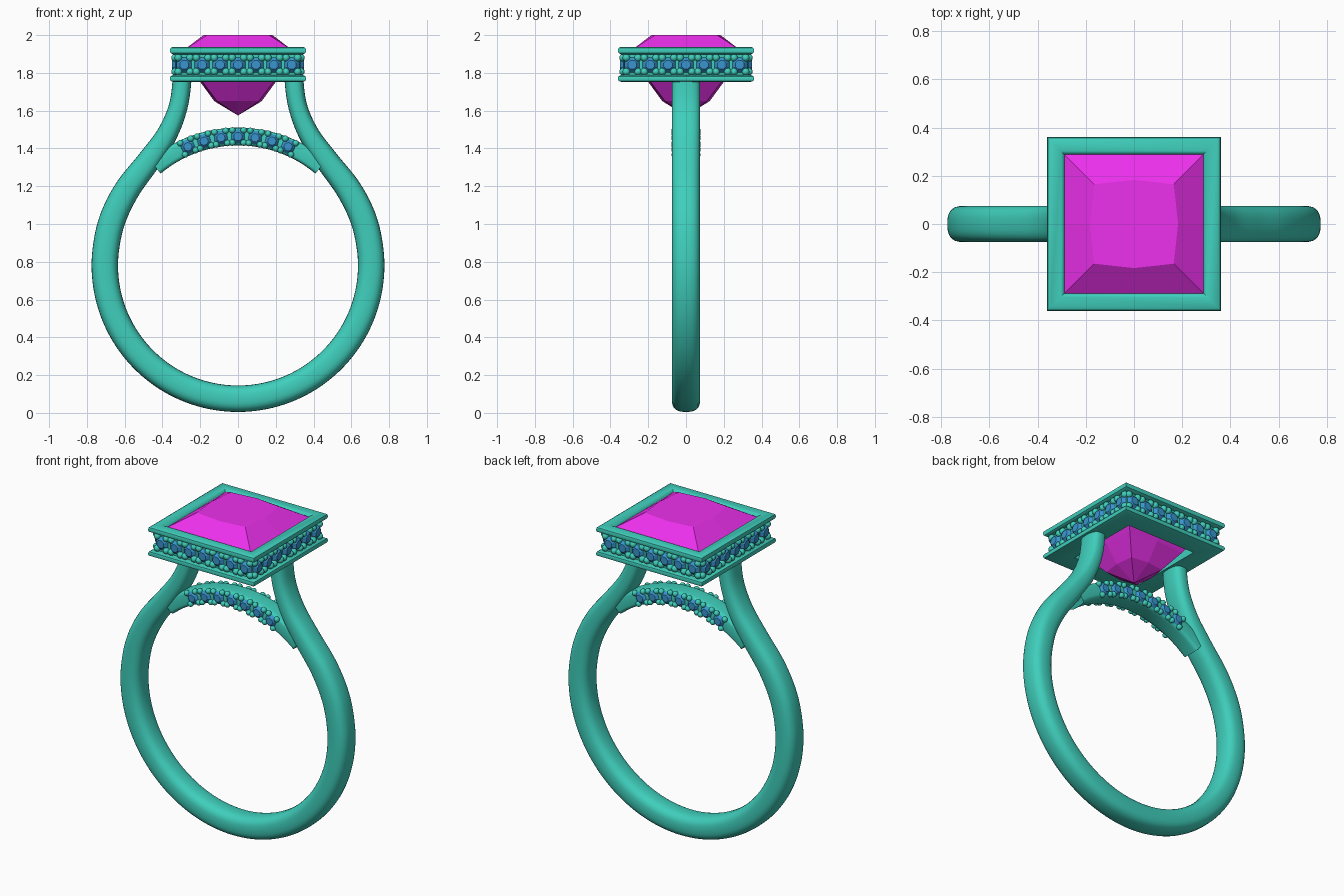
import bpy, bmesh
from math import sin, cos, pi, radians, copysign
from mathutils import Matrix, Vector

if "Cube" in bpy.data.objects:
    bpy.data.objects.remove(bpy.data.objects["Cube"])


def material(name, rgb):
    m = bpy.data.materials.new(name)
    m.diffuse_color = (*rgb, 1)
    m.use_nodes = True
    m.node_tree.nodes["Principled BSDF"].inputs["Base Color"].default_value = m.diffuse_color
    return m


METAL = material("teal_metal", (0.05, 0.62, 0.50))
PINK = material("magenta_stone", (0.85, 0.03, 0.85))
BLUE = material("blue_stone", (0.04, 0.30, 0.62))


def finish(name, bm, mat, smooth=None):
    bmesh.ops.recalc_face_normals(bm, faces=bm.faces)
    me = bpy.data.meshes.new(name)
    bm.to_mesh(me)
    bm.free()
    ob = bpy.data.objects.new(name, me)
    bpy.context.collection.objects.link(ob)
    me.materials.append(mat)
    if smooth:
        bpy.ops.object.select_all(action='DESELECT')
        ob.select_set(True)
        bpy.context.view_layer.objects.active = ob
        bpy.ops.object.shade_smooth_by_angle(angle=radians(smooth))
    return ob


def loft(rings, closed=False):
    """Skin closed vertex rings; cap the ends unless the rings form a loop."""
    bm = bmesh.new()
    vs = [[bm.verts.new(p) for p in r] for r in rings]
    n = len(vs[0])
    for a, b in zip(vs, vs[1:] + (vs[:1] if closed else [])):
        for i in range(n):
            j = (i + 1) % n
            bm.faces.new((a[i], a[j], b[j], b[i]))
    if not closed:
        bm.faces.new(vs[0])
        bm.faces.new(vs[-1])
    return bm


def sweep(path, power, n=28):
    """Sweep a superellipse along xz points given as (x, z, half_thick, half_width)."""
    rings = []
    for i, (x, z, t, w) in enumerate(path):
        a, b = path[max(i - 1, 0)], path[min(i + 1, len(path) - 1)]
        tan = Vector((b[0] - a[0], 0, b[1] - a[1])).normalized()
        nor = Vector((-tan.z, 0, tan.x))
        ring = []
        for k in range(n):
            c, s = cos(2 * pi * k / n), sin(2 * pi * k / n)
            u = copysign(abs(c) ** (2 / power), c) * t
            v = copysign(abs(s) ** (2 / power), s) * w
            ring.append(Vector((x, 0, z)) + nor * u + Vector((0, v, 0)))
        rings.append(ring)
    return loft(rings)


def catmull(p, steps=8):
    out = []
    for i in range(1, len(p) - 2):
        for s in range(steps):
            t = s / steps
            out.append(tuple(0.5 * (2 * b + (c - a) * t + (2 * a - 5 * b + 4 * c - d) * t * t
                                    + (3 * b - a - 3 * c + d) * t ** 3)
                             for a, b, c, d in zip(*p[i - 1:i + 3])))
    return out + [p[-2]]


# Shank: lower circle flowing up into the two legs
CZ = 0.78
half = [(0.705 * sin(radians(a)), CZ - 0.705 * cos(radians(a)), 0.07) for a in range(-12, 97, 12)]
half += [(0.666, 1.02, 0.07), (0.588, 1.18, 0.068), (0.472, 1.335, 0.062), (0.376, 1.475, 0.055),
         (0.317, 1.62, 0.05), (0.296, 1.77, 0.05), (0.296, 1.90, 0.05)]
right = [(x, z, t, 0.075) for x, z, t in catmull(half)]
left = [(-x, z, t, w) for x, z, t, w in reversed(right[1:])]
finish("shank", sweep(left + right, 2.7), METAL, 40)

# Bridge: arch closing the finger hole below the head
arc = [radians(-40 + 2 * i) for i in range(41)]
finish("bridge", sweep([(0.683 * sin(a), CZ + 0.683 * cos(a), 0.047, 0.06) for a in arc], 5),
       METAL, 40)

# Head frame: square moulding with top rail, recessed wall and bottom rail
profile = [(0.285, 1.905), (0.291, 1.928), (0.303, 1.938), (0.345, 1.938), (0.357, 1.931),
           (0.361, 1.918), (0.357, 1.905), (0.345, 1.898), (0.326, 1.898), (0.326, 1.788),
           (0.345, 1.788), (0.357, 1.782), (0.361, 1.770), (0.357, 1.758), (0.345, 1.753),
           (0.235, 1.753), (0.235, 1.78)]
finish("head_frame", loft([[(h, h, z), (-h, h, z), (-h, -h, z), (h, -h, z)] for h, z in profile],
                          closed=True), METAL, 40)

# Centre stone: square cut, eight-point rings of (corner, middle, height)
levels = [(0.001, 0.001, 1.575), (0.11, 0.125, 1.65), (0.19, 0.202, 1.755), (0.288, 0.288, 1.90),
          (0.288, 0.288, 1.92), (0.165, 0.183, 2.0)]
rings = []
for c, m, z in levels:
    rings.append([(c, c, z), (0, m, z), (-c, c, z), (-m, 0, z),
                  (-c, -c, z), (0, -m, z), (c, -c, z), (m, 0, z)])
finish("centre_stone", loft(rings), PINK)


# Accent stones with four bead prongs each
def pave(name, seats, r, dx, dy, bead):
    stones, beads = bmesh.new(), bmesh.new()
    for m in seats:
        for r1, r2, z0, z1 in ((r, r * 0.58, 0, r * 0.42), (0, r, -r * 0.7, 0)):
            bmesh.ops.create_cone(stones, cap_ends=True, segments=8, radius1=r1, radius2=r2,
                                  depth=z1 - z0,
                                  matrix=m @ Matrix.Translation((0, 0, (z0 + z1) / 2))
                                  @ Matrix.Rotation(pi / 8, 4, 'Z'))
        for sx in (-1, 1):
            for sy in (-1, 1):
                bmesh.ops.create_uvsphere(beads, u_segments=12, v_segments=8, radius=bead,
                                          matrix=m @ Matrix.Translation((sx * dx, sy * dy, 0.002)))
    finish(name + "_stones", stones, BLUE)
    finish(name + "_beads", beads, METAL, 60)


face_out = Matrix.Rotation(pi / 2, 4, 'X')
head_seats = [Matrix.Rotation(k * pi / 2, 4, 'Z') @ Matrix.Translation((0.095 * i, -0.331, 1.843))
              @ face_out for k in range(4) for i in range(-3, 4)]
pave("head", head_seats, 0.043, 0.031, 0.037, 0.02)

bridge_seats = []
for k in range(2):
    for i in range(-3, 4):
        a = i * 0.133
        bridge_seats.append(Matrix.Rotation(k * pi, 4, 'Z')
                            @ Matrix.Translation((0.683 * sin(a), -0.058, CZ + 0.683 * cos(a)))
                            @ Matrix.Rotation(a, 4, 'Y') @ face_out)
pave("bridge", bridge_seats, 0.039, 0.03, 0.033, 0.017)
